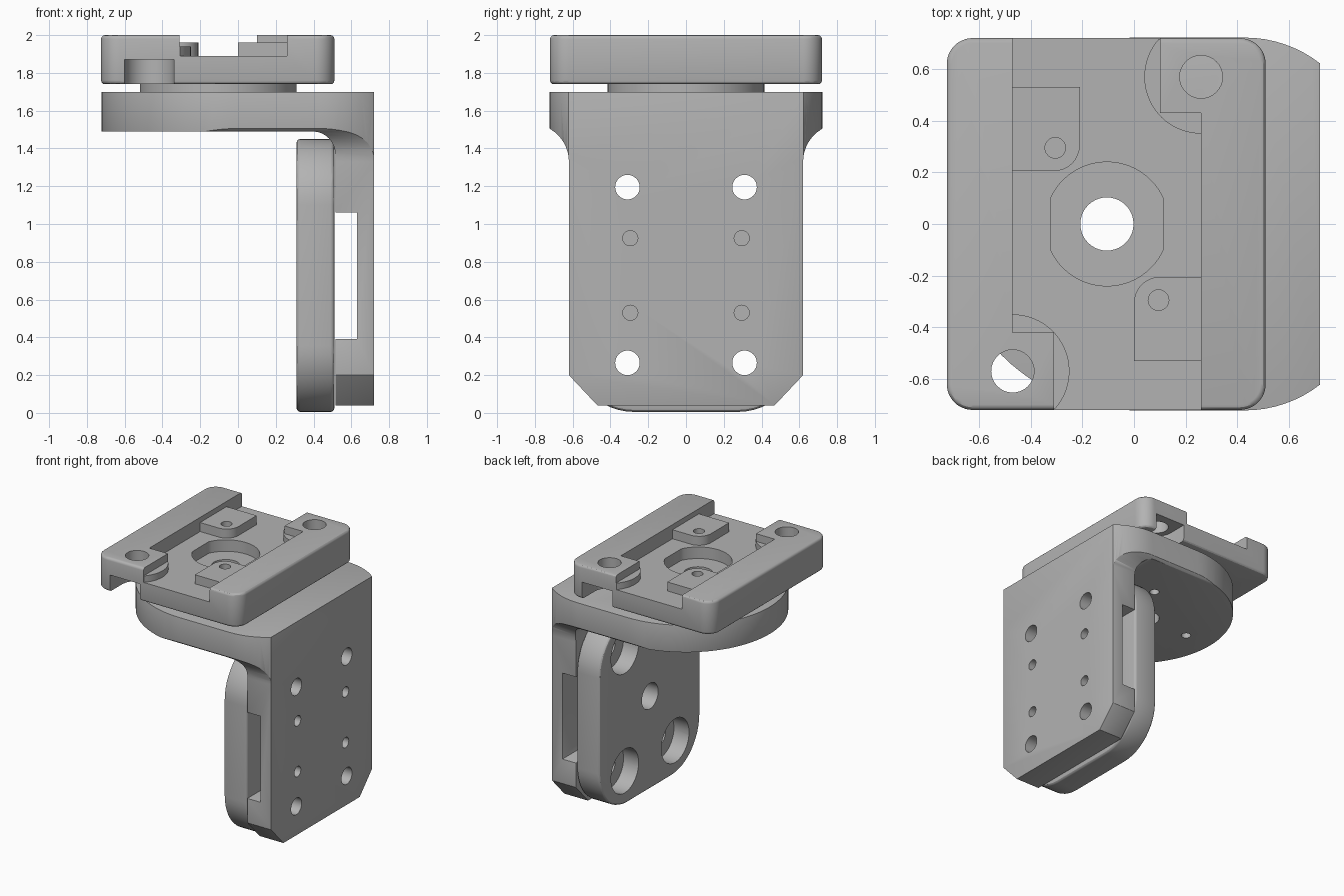
import bpy, bmesh, math
from mathutils import Vector

if "Cube" in bpy.data.objects:
    bpy.data.objects.remove(bpy.data.objects["Cube"], do_unlink=True)

metal = bpy.data.materials.new("satin grey")
metal.use_nodes = True
GREY = (0.45, 0.45, 0.45, 1)
metal.diffuse_color = GREY
metal.node_tree.nodes["Principled BSDF"].inputs["Base Color"].default_value = GREY


def prism(name, pts, axis, lo, hi):
    """Extrude a 2D outline along x (outline yz), y (outline xz) or z (outline xy)."""
    place = {"x": lambda p, d: (d, p[0], p[1]),
             "y": lambda p, d: (p[0], d, p[1]),
             "z": lambda p, d: (p[0], p[1], d)}[axis]
    bm = bmesh.new()
    bottom = bm.faces.new([bm.verts.new(place(p, lo)) for p in pts])
    ext = bmesh.ops.extrude_face_region(bm, geom=[bottom])
    move = Vector(place((0, 0), hi - lo))
    bmesh.ops.translate(bm, vec=move, verts=[v for v in ext["geom"] if isinstance(v, bmesh.types.BMVert)])
    bmesh.ops.recalc_face_normals(bm, faces=bm.faces)
    mesh = bpy.data.meshes.new(name)
    bm.to_mesh(mesh)
    bm.free()
    mesh.materials.append(metal)
    ob = bpy.data.objects.new(name, mesh)
    bpy.context.collection.objects.link(ob)
    return ob


def arc(cx, cy, r, a0, a1, n=12):
    angles = [math.radians(a0 + (a1 - a0) * i / n) for i in range(n + 1)]
    return [(cx + r * math.cos(a), cy + r * math.sin(a)) for a in angles]


def circle(cx, cy, r, n=40):
    return arc(cx, cy, r, 0, 360, n)[:-1]


def rounded_rect(x0, x1, y0, y1, r):
    return (arc(x1 - r, y1 - r, r, 0, 90) + arc(x0 + r, y1 - r, r, 90, 180)
            + arc(x0 + r, y0 + r, r, 180, 270) + arc(x1 - r, y0 + r, r, 270, 360))


def apply(ob, mod):
    bpy.ops.object.select_all(action="DESELECT")
    bpy.context.view_layer.objects.active = ob
    ob.select_set(True)
    bpy.ops.object.modifier_apply(modifier=mod.name)


def combine(ob, op, pts, axis, lo, hi):
    tool = prism("tool", pts, axis, lo, hi)
    mod = ob.modifiers.new("combine", "BOOLEAN")
    mod.operation, mod.object, mod.solver = op, tool, "EXACT"
    apply(ob, mod)
    bpy.data.objects.remove(tool, do_unlink=True)


def cut(ob, pts, axis, lo, hi):
    combine(ob, "DIFFERENCE", pts, axis, lo, hi)


def soften(ob, width):
    mod = ob.modifiers.new("soften", "BEVEL")
    mod.width, mod.segments = width, 3
    mod.limit_method, mod.angle_limit = "ANGLE", math.radians(40)
    apply(ob, mod)


def smooth(ob):
    bpy.ops.object.select_all(action="DESELECT")
    bpy.context.view_layer.objects.active = ob
    ob.select_set(True)
    bpy.ops.object.shade_smooth_by_angle(angle=math.radians(30))


PIVOT = -0.105
HOLES = [(y, z) for y in (-0.31, 0.31) for z in (0.265, 1.195)]

# Angle bracket: shelf outline, side profile and front profile intersected
flank = arc(0.43, 0.25, 0.472, 90, 52, 8)
outline = [(x, -y) for x, y in reversed(flank)] + arc(0, 0, 0.722, 270, 90, 48) + flank
bracket = prism("angle_bracket", outline, "z", 0.04, 1.70)
side = ([(-0.8, 1.70), (-0.8, 1.49)] + arc(0.395, 1.37, 0.12, 90, 0, 8)
        + [(0.515, 1.06), (0.63, 1.06), (0.63, 0.39), (0.515, 0.39), (0.515, 0.04), (0.72, 0.04), (0.72, 1.70)])
combine(bracket, "INTERSECT", side, "y", -1, 1)
flare = [(0.46, 0.03), (0.62, 0.2)] + arc(0.82, 1.33, 0.2, 180, 122, 8) + [(0.74, 1.52), (0.74, 1.75)]
combine(bracket, "INTERSECT", flare + [(-y, z) for y, z in reversed(flare)], "x", -1, 1)
soften(bracket, 0.012)
for y, z in HOLES:
    cut(bracket, circle(y, z, 0.065, 32), "x", 0.4, 0.8)
for y in (-0.295, 0.295):
    for z in (0.53, 0.925):
        cut(bracket, circle(y, z, 0.04, 24), "x", 0.55, 0.8)
cut(bracket, circle(PIVOT, 0, 0.103), "z", 1.4, 1.8)
for x, y in arc(PIVOT, 0, 0.39, 60, 300, 2):
    cut(bracket, circle(x, y, 0.035, 24), "z", 1.4, 1.8)

# Clamping plate against the bracket's inner face
backing = prism("backing_plate", rounded_rect(-0.62, 0.62, 0.005, 1.45, 0.35), "x", 0.31, 0.51)
soften(backing, 0.02)
for y, z in HOLES:
    cut(backing, circle(y, z, 0.065, 32), "x", 0.2, 0.6)
    cut(backing, circle(y, z, 0.17), "x", 0.2, 0.44)
cut(backing, circle(0, 0.73, 0.1), "x", 0.2, 0.6)

# Spacer ring between shelf and top plate
spacer = prism("spacer_ring", circle(PIVOT, 0, 0.415, 64), "z", 1.70, 1.74)
cut(spacer, circle(PIVOT, 0, 0.103), "z", 1.6, 1.8)

# Top plate with an offset channel between two rails
top = prism("top_plate", rounded_rect(-0.725, 0.51, -0.72, 0.72, 0.1), "z", 1.74, 2.0)
soften(top, 0.02)
channel = [(-0.31, -0.8), (0.26, -0.8), (0.26, 0.43), (0.10, 0.43),
           (0.10, 0.8), (-0.47, 0.8), (-0.47, -0.42), (-0.31, -0.42)]
cut(top, channel, "z", 1.89, 2.1)

# Raised pads, clamp seats and bolt pockets, repeated by half a turn
for s in (1, -1):
    def turn(pts):
        return [(PIVOT + s * (x - PIVOT), s * y) for x, y in pts]
    pad = [(-0.5, 0.205)] + arc(-0.31, 0.305, 0.1, 270, 360, 8) + [(-0.21, 0.53), (-0.5, 0.53)]
    combine(top, "UNION", turn(pad), "z", 1.85, 1.96)
    seat = [(-0.5, -0.70)] + arc(-0.47, -0.57, 0.22, -42, 90, 24) + [(-0.5, -0.35)]
    combine(top, "UNION", turn(seat), "z", 1.85, 1.94)
    cut(top, turn(circle(-0.305, 0.295, 0.04, 24)), "z", 1.7, 2.1)
    cut(top, turn(circle(-0.47, -0.57, 0.083, 32)), "z", 1.7, 2.1)
    pocket = [(-0.6, -0.8), (-0.34, -0.8)] + arc(-0.47, -0.57, 0.13, 0, 180, 16)
    cut(top, turn(pocket), "z", 1.6, 1.87)

# Central pivot hole and flat-sided recess
recess = arc(PIVOT, 0, 0.24, 25, 155, 24) + arc(PIVOT, 0, 0.24, 205, 335, 24)
cut(top, recess, "z", 1.80, 2.1)
cut(top, circle(PIVOT, 0, 0.103), "z", 1.6, 2.1)

for part in (bracket, backing, spacer, top):
    smooth(part)
